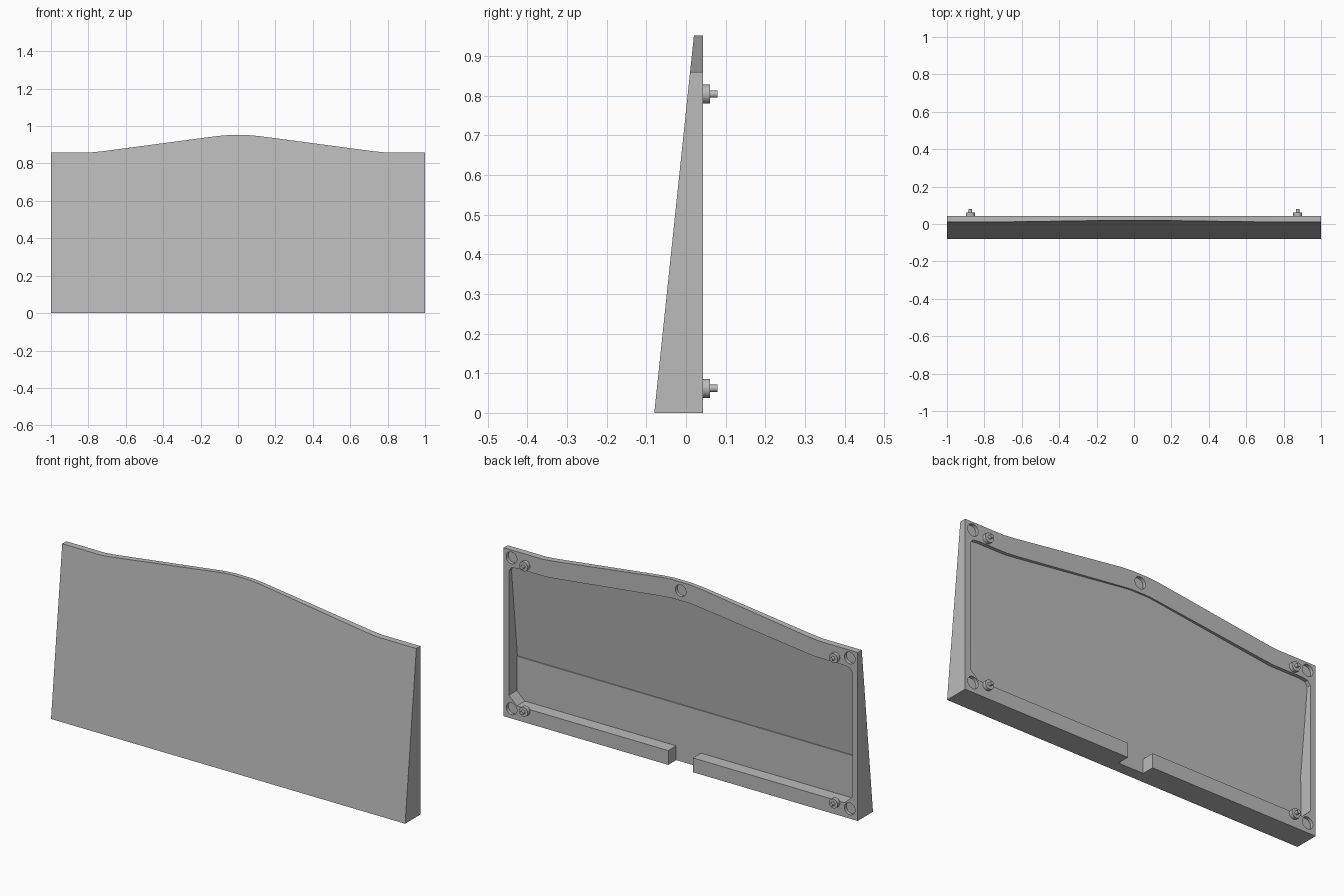
import bpy
import bmesh
from math import sin, cos, tau

if "Cube" in bpy.data.objects:
    bpy.data.objects.remove(bpy.data.objects["Cube"])

BACK = 0.043
grey = bpy.data.materials.new("plain grey")
grey.use_nodes = True
grey.diffuse_color = (0.5, 0.5, 0.5, 1)
grey.node_tree.nodes["Principled BSDF"].inputs["Base Color"].default_value = (0.5, 0.5, 0.5, 1)


def front(z):
    """Depth of the leaning front face at a height."""
    return -0.08 + 0.105 * z


def mirrored(half):
    """Close a right-hand outline with its mirror image."""
    return half + [(-x, z) for x, z in reversed(half)]


def circle(x, z, r, n=32):
    return [(x + r * cos(tau * i / n), z + r * sin(tau * i / n)) for i in range(n)]


def prism(name, outline, near, far):
    """Extrude an upright outline between a depth rule and a flat depth."""
    bm = bmesh.new()
    a = [bm.verts.new((x, near(z), z)) for x, z in outline]
    b = [bm.verts.new((x, far, z)) for x, z in outline]
    bm.faces.new(a)
    bm.faces.new(b[::-1])
    for i in range(len(a)):
        j = (i + 1) % len(a)
        bm.faces.new((a[i], b[i], b[j], a[j]))
    bmesh.ops.recalc_face_normals(bm, faces=bm.faces)
    mesh = bpy.data.meshes.new(name)
    bm.to_mesh(mesh)
    bm.free()
    obj = bpy.data.objects.new(name, mesh)
    bpy.context.collection.objects.link(obj)
    mesh.materials.append(grey)
    return obj


def activate(obj):
    bpy.ops.object.select_all(action='DESELECT')
    obj.select_set(True)
    bpy.context.view_layer.objects.active = obj


def cut(obj, cutter):
    cutter.hide_render = True
    mod = obj.modifiers.new("cut", 'BOOLEAN')
    mod.operation = 'DIFFERENCE'
    mod.solver = 'EXACT'
    mod.object = cutter
    activate(obj)
    bpy.ops.object.modifier_apply(modifier=mod.name)
    bpy.data.objects.remove(cutter)


# Wedge-shaped panel with a raised middle
panel = prism("panel", mirrored([(1, 0), (1, 0.86), (0.78, 0.86), (0.72, 0.866),
                                 (0.11, 0.947), (0.05, 0.952)]), front, BACK)

# Upper recess, its floor parallel to the leaning front
cut(panel, prism("upper_recess", mirrored([(0.97, 0.29), (0.97, 0.75), (0.955, 0.77), (0.92, 0.775),
                                           (0.76, 0.775), (0.70, 0.781), (0.10, 0.852), (0.05, 0.857)]),
                 lambda z: front(z) + 0.024, 0.1))

# Lower recess with an upright floor, and the gap in the bottom rail
cut(panel, prism("lower_recess", mirrored([(0.07, -0.05), (0.07, 0.073), (0.925, 0.073),
                                           (0.97, 0.115), (0.97, 0.315)]),
                 lambda z: -0.021, 0.1))

# Round sockets in the corners and at the top middle
for x, z in [(-0.955, 0.05), (0.955, 0.05), (-0.955, 0.82), (0.955, 0.82), (0, 0.908)]:
    cut(panel, prism("socket", circle(x, z, 0.03), lambda z: BACK - 0.016, 0.1))

activate(panel)
bpy.ops.object.shade_smooth_by_angle(angle=0.4)

# Stepped pegs beside the corner sockets
for side, x in (("right", -0.875), ("left", 0.875)):
    for level, z in (("lower", 0.062), ("upper", 0.804)):
        for part, r, start, end in (("collar", 0.024, BACK - 0.002, 0.061), ("tip", 0.009, 0.06, 0.079)):
            peg = prism(f"{level}_{side}_peg_{part}", circle(x, z, r), lambda z: start, end)
            activate(peg)
            bpy.ops.object.shade_smooth_by_angle(angle=0.5)
